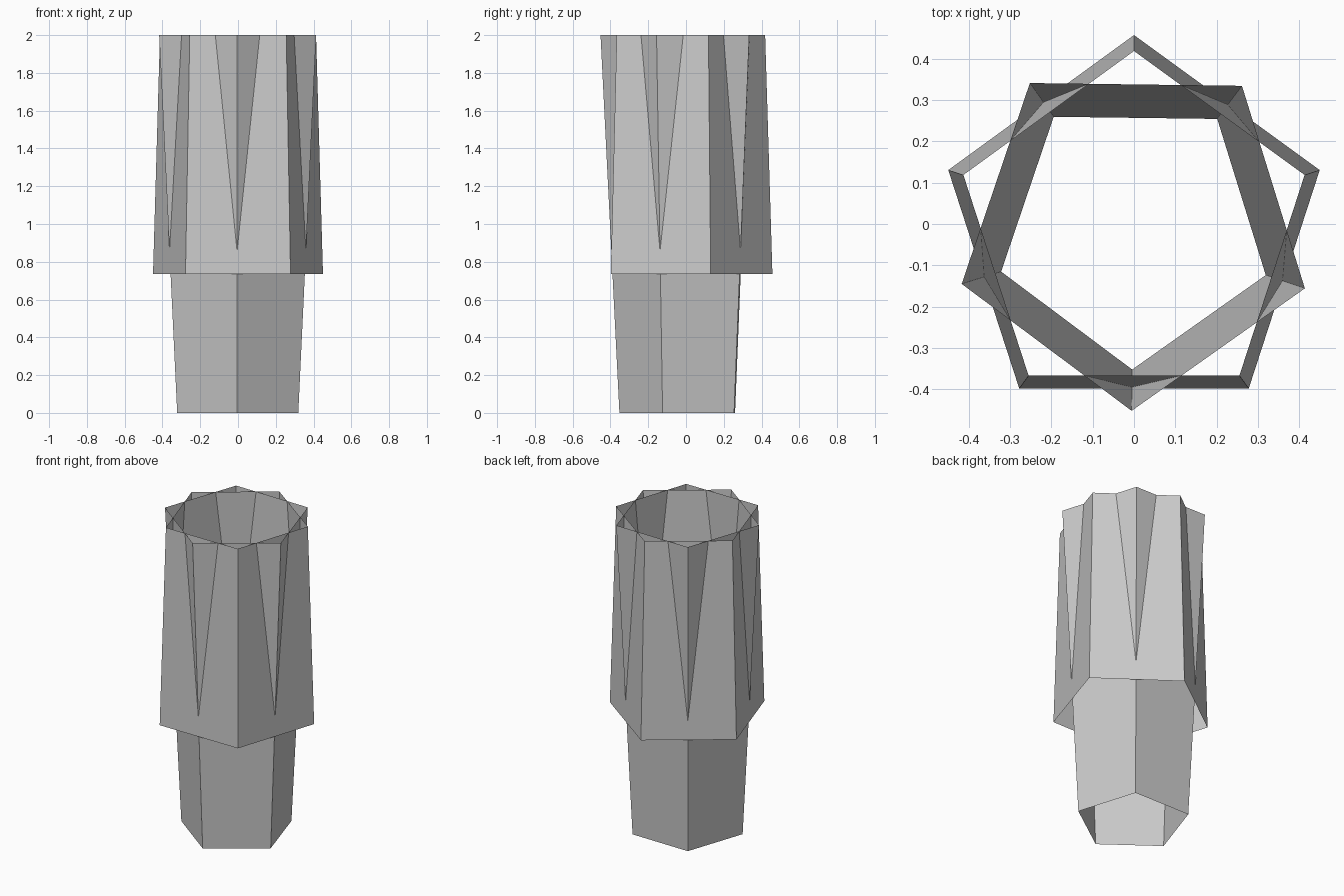
import bpy, bmesh
from math import radians, sin, cos, pi

if "Cube" in bpy.data.objects:
    bpy.data.objects.remove(bpy.data.objects["Cube"])

CENTRE_Y = -0.0155
SIDES = 5

def open_tube(name, z0, r0, z1, r1, start_deg):
    """Open-ended, tapered pentagonal shell with flat faces."""
    bm = bmesh.new()
    rings = []
    for z, r in ((z0, r0), (z1, r1)):
        ring = []
        for i in range(SIDES):
            a = radians(start_deg) + 2 * pi * i / SIDES
            ring.append(bm.verts.new((r * cos(a), CENTRE_Y + r * sin(a), z)))
        rings.append(ring)
    low, high = rings
    for i in range(SIDES):
        j = (i + 1) % SIDES
        bm.faces.new((low[i], low[j], high[j], high[i]))
    mesh = bpy.data.meshes.new(name)
    bm.to_mesh(mesh)
    bm.free()
    obj = bpy.data.objects.new(name, mesh)
    bpy.context.collection.objects.link(obj)
    return obj

# Full-height inner tube, flaring upward, one corner to the front
open_tube("inner_tube", 0.0, 0.337, 2.0, 0.437, -90.75)

# Outer sleeve, narrowing upward, one corner to the back
open_tube("outer_sleeve", 0.736, 0.473, 2.0, 0.4345, 90)
